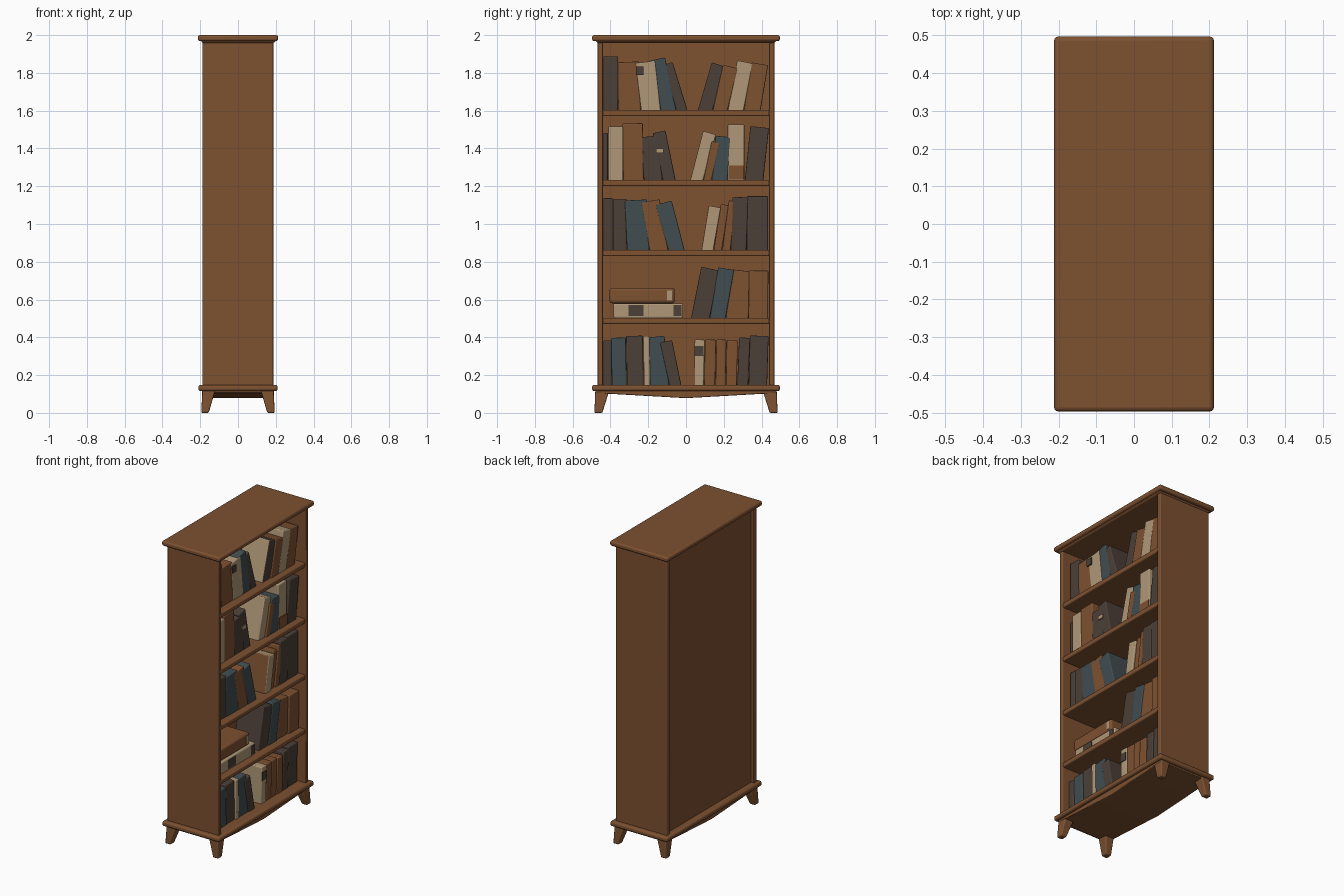
import bpy, bmesh, random

if "Cube" in bpy.data.objects:
    bpy.data.objects.remove(bpy.data.objects["Cube"])

random.seed(4)


def material(name, rgb):
    m = bpy.data.materials.new(name)
    m.diffuse_color = (*rgb, 1)
    m.use_nodes = True
    m.node_tree.nodes["Principled BSDF"].inputs["Base Color"].default_value = m.diffuse_color
    return m


WOOD = material("brown wood", (0.205, 0.082, 0.030))
DARK = material("dark grey brown", (0.072, 0.050, 0.040))
TEAL = material("slate teal", (0.052, 0.075, 0.083))
CREAM = material("cream", (0.43, 0.31, 0.185))
WALL = -.14        # inner face of the back panel
BOOK_BACK = -.05   # rear of the books


def loft(name, rings, mat, bevel=0.0):
    """Solid through closed rings of points, with rounded edges."""
    bm = bmesh.new()
    vs = [[bm.verts.new(p) for p in r] for r in rings]
    n = len(vs[0])
    for a, b in zip(vs, vs[1:]):
        for i in range(n):
            bm.faces.new((a[i], a[(i + 1) % n], b[(i + 1) % n], b[i]))
    bm.faces.new(vs[0][::-1])
    bm.faces.new(vs[-1])
    bmesh.ops.recalc_face_normals(bm, faces=bm.faces)
    me = bpy.data.meshes.new(name)
    bm.to_mesh(me)
    bm.free()
    me.materials.append(mat)
    ob = bpy.data.objects.new(name, me)
    bpy.context.collection.objects.link(ob)
    if bevel:
        mod = ob.modifiers.new("rounding", 'BEVEL')
        mod.width, mod.segments = bevel, 3
        mod.limit_method = 'ANGLE'
    return ob


def rect(x0, x1, y0, y1, z):
    return [(x0, y0, z), (x1, y0, z), (x1, y1, z), (x0, y1, z)]


def box(name, x, y, z, mat, bevel=0.0):
    return loft(name, [rect(*x, *y, z[0]), rect(*x, *y, z[1])], mat, bevel)


def prism(name, profile, x0, x1, mat, bevel=0.0):
    """Profile of (y, z) points extruded along x."""
    return loft(name, [[(x, y, z) for y, z in profile] for x in (x0, x1)], mat, bevel)


# Case: top and bottom boards, moulding, sides, recessed back
box("top_board", (-.212, .212), (-.497, .497), (1.968, 2.0), WOOD, .011)
loft("top_moulding", [rect(-.187, .187, -.467, .467, 1.958),
                      rect(-.198, .204, -.480, .480, 1.972)], WOOD, .003)
box("bottom_board", (-.21, .21), (-.497, .497), (.115, .148), WOOD, .012)
prism("sagging_underside", [(-.475, .12), (-.475, .105), (0, .078), (.475, .105), (.475, .12)],
      -.19, .19, WOOD, .004)
box("back_panel", (-.168, WALL), (-.445, .445), (.14, 1.965), WOOD)
for s, side in ((-1, "left"), (1, "right")):
    box(f"{side}_side_panel", (-.189, .187), sorted((s * .44, s * .468)), (.14, 1.965), WOOD, .005)

# Shelves
SHELVES = (.503, .862, 1.233, 1.603)
for i, z in enumerate(SHELVES):
    box(f"shelf_{i + 1}", (WALL - .01, .183), (-.445, .445), (z - .032, z), WOOD, .007)

# Tapered, splayed legs
for sx in (-1, 1):
    for sy in (-1, 1):
        foot = rect(*sorted((sx * .155, sx * .195)), *sorted((sy * .443, sy * .485)), 0)
        top = rect(*sorted((sx * .12, sx * .188)), *sorted((sy * .405, sy * .48)), .122)
        loft(f"leg_{'back' if sx < 0 else 'front'}_{'left' if sy < 0 else 'right'}",
             [foot, top], WOOD, .007)


def book_row(name, z, y, books):
    """Books side by side from y: (width, height, lean of the top, colour, left cover colour)."""
    for i, (w, h, lean, mat, *cover) in enumerate(books):
        rise = lean / h * w / 2
        a, b = y + .001, y + w - .001
        front = .138 + random.uniform(-.008, .006)
        ob = prism(f"{name}_book_{i + 1}",
                   [(a, z - .006), (b, z - .006), (b + lean, z + h - rise), (a + lean, z + h + rise)],
                   BOOK_BACK, front, mat, .006)
        if cover:
            ob.data.materials.append(cover[0])
            for f in ob.data.polygons:
                f.material_index = int(f.normal.y < -.7)
        y += w


book_row("top_left", 1.603, -.438, [(.08, .285, 0, DARK), (.12, .255, -.01, WOOD),
         (.105, .255, -.03, CREAM), (.083, .27, -.06, TEAL), (.06, .245, -.08, DARK)])
book_row("top_right", 1.603, .06, [(.08, .24, .075, DARK, CREAM), (.08, .23, .055, WOOD),
         (.085, .255, .05, CREAM), (.09, .245, .04, WOOD)])
book_row("upper_left", 1.233, -.438, [(.025, .25, 0, DARK), (.08, .285, 0, CREAM),
         (.11, .30, -.005, WOOD), (.1, .23, -.025, DARK), (.07, .255, -.055, DARK)])
book_row("upper_right", 1.233, .02, [(.07, .25, .07, CREAM), (.045, .20, .045, WOOD),
         (.085, .23, .02, TEAL), (.09, .295, 0, CREAM), (.1, .28, .03, DARK)])
book_row("middle_left", .862, -.438, [(.05, .275, 0, DARK), (.075, .27, 0, DARK),
         (.12, .265, -.012, TEAL), (.1, .26, -.045, WOOD), (.088, .25, -.07, TEAL)])
book_row("middle_right", .862, .08, [(.065, .23, .04, CREAM, WOOD), (.045, .24, .038, WOOD),
         (.045, .26, .036, WOOD), (.085, .28, .01, DARK), (.115, .285, 0, DARK)])
book_row("lower_right", .503, .025, [(.1, .26, .055, DARK), (.085, .26, .045, TEAL),
         (.12, .25, .03, WOOD), (.105, .25, .002, WOOD)])
book_row("bottom_left", .148, -.438, [(.045, .235, 0, DARK), (.08, .25, -.005, TEAL),
         (.09, .26, -.005, DARK), (.035, .26, -.005, CREAM), (.1, .255, -.025, TEAL),
         (.065, .23, -.05, DARK)])
book_row("bottom_right", .148, .04, [(.055, .24, .005, CREAM), (.06, .24, .005, WOOD),
         (.055, .24, .005, WOOD), (.06, .235, .005, WOOD), (.06, .25, .01, DARK),
         (.1, .26, .008, DARK)])

# Two books lying flat
box("flat_book_lower", (BOOK_BACK, .14), (-.385, -.015), (.500, .580), CREAM, .01)
box("flat_book_upper", (BOOK_BACK, .13), (-.405, -.06), (.580, .662), WOOD, .014)
box("flat_book_end_band", (.137, .142), (-.305, -.225), (.512, .57), DARK)
box("flat_book_tip_band", (.137, .142), (-.065, -.025), (.512, .57), DARK)
box("flat_book_pages", (.127, .132), (-.1, -.075), (.595, .648), CREAM)

# Painted labels on spines
box("spine_band_low", (.138, .146), (.227, .307), (1.236, 1.31), WOOD)
box("spine_band_dark", (.138, .146), (.046, .093), (.30, .355), DARK)
box("spine_label", (.138, .146), (-.265, -.225), (1.79, 1.835), DARK)
box("spine_label_light", (.138, .146), (-.16, -.12), (1.375, 1.40), CREAM)

# Smooth shading with sharp corners kept
bpy.ops.object.select_all(action='SELECT')
bpy.context.view_layer.objects.active = bpy.data.objects["top_board"]
bpy.ops.object.shade_smooth_by_angle()
